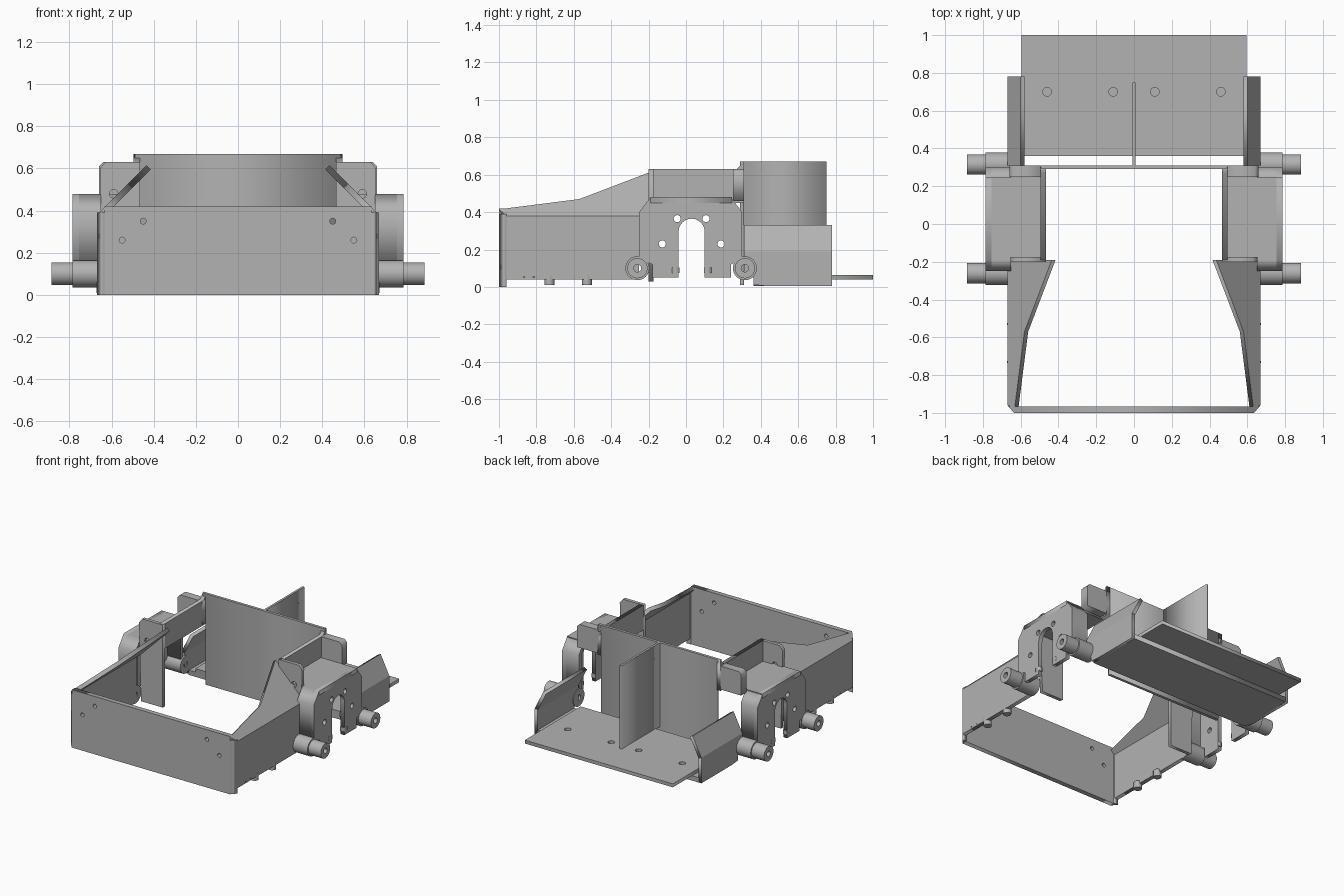
import bpy, math
from mathutils import Matrix, Vector

cube = bpy.data.objects.get("Cube")
if cube:
    bpy.data.objects.remove(cube, do_unlink=True)

grey = bpy.data.materials.new("plain_grey")
grey.use_nodes = True
GREY = (0.45, 0.45, 0.45, 1)
grey.diffuse_color = GREY
grey.node_tree.nodes["Principled BSDF"].inputs["Base Color"].default_value = GREY

X, Y, Z = Vector((1, 0, 0)), Vector((0, 1, 0)), Vector((0, 0, 1))


def finish(name, mesh, mirror):
    mesh.name = name
    mesh.materials.clear()
    mesh.materials.append(grey)
    ob = bpy.data.objects.new(name, mesh)
    bpy.context.collection.objects.link(ob)
    if mirror:
        ob.modifiers.new("mirror", "MIRROR").use_mirror_merge = False
    return ob


def circle(u, v, r, n=16):
    return [(u + r * math.cos(math.tau * i / n), v + r * math.sin(math.tau * i / n))
            for i in range(n)]


def plate(name, loops, u, v, n, lo, hi, mirror=False, origin=(0, 0, 0)):
    """Flat outline with holes, in axes u and v, thick from lo to hi along n."""
    cu = bpy.data.curves.new(name, "CURVE")
    cu.dimensions = "2D"
    cu.fill_mode = "BOTH"
    cu.extrude = (hi - lo) / 2
    for loop in loops:
        sp = cu.splines.new("POLY")
        sp.points.add(len(loop) - 1)
        for p, q in zip(sp.points, loop):
            p.co = (q[0], q[1], 0, 1)
        sp.use_cyclic_u = True
    tmp = bpy.data.objects.new(name + "_outline", cu)
    bpy.context.collection.objects.link(tmp)
    deps = bpy.context.evaluated_depsgraph_get()
    mesh = bpy.data.meshes.new_from_object(tmp.evaluated_get(deps))
    bpy.data.objects.remove(tmp, do_unlink=True)
    bpy.data.curves.remove(cu)
    m = Matrix((u, v, n)).transposed().to_4x4()
    m.translation = Vector(origin) + n * (lo + hi) / 2
    mesh.transform(m)
    if m.determinant() < 0:
        mesh.flip_normals()
    return finish(name, mesh, mirror)


def rect(a, b, c, d):
    return [(a, c), (b, c), (b, d), (a, d)]


def box(name, x, y, z, mirror=False):
    return plate(name, [rect(*x, *y)], X, Y, Z, *z, mirror)


# Front wall with screw holes and bevelled corners
holes = [circle(s * x, z, 0.014) for s in (1, -1) for x, z in ((0.45, 0.35), (0.55, 0.26))]
plate("front_wall", [rect(-0.635, 0.635, 0, 0.42)] + holes, X, Z, Y, -1, -0.965)
plate("front_corner", [[(0.635, -1), (0.67, -0.96), (0.635, -0.96)]], X, Y, Z, 0, 0.39, True)

# Front side walls, their feet, and the panels leaning inward above them
plate("front_side_wall", [[(-0.96, 0.04), (-0.25, 0.04), (-0.25, 0.38), (-0.96, 0.38)]],
      Y, Z, X, 0.64, 0.67, True)
for i, y in enumerate((-0.73, -0.53)):
    plate(f"side_foot_{i}", [circle(0.645, y, 0.027)], X, Y, Z, 0.01, 0.06, True)
box("side_rib", (0.64, 0.67), (-0.87, -0.81), (0.05, 0.056), True)
slope = Vector((1, 0, 1)).normalized()
plate("leaning_panel", [[(-1, 0.035), (-0.96, 0), (-0.19, 0), (-0.19, 0.235), (-0.57, 0.09)]],
      Y, Vector((-1, 0, 1)), slope, -0.028, 0, True, (0.67, 0, 0.38))

# Wheel housing: outer plate with an arch slot and screw holes
arch = [(0.03 + 0.07 * math.cos(a), 0.295 + 0.07 * math.sin(a))
        for a in [math.pi * i / 12 for i in range(13)]]
outline = [(0.10, 0.05), *arch, (-0.04, 0.05), (-0.18, 0.05), (-0.18, 0.12), (-0.25, 0.15),
           (-0.25, 0.40), (-0.19, 0.48), (0.24, 0.48), (0.30, 0.40), (0.30, 0.15),
           (0.24, 0.12), (0.24, 0.05)]
holes = [circle(0.03 + s * d, z, 0.019) for s in (1, -1) for d, z in ((0.077, 0.365), (0.157, 0.23))]
plate("housing_plate", [outline] + holes, Y, Z, X, 0.755, 0.785, True)
for s, w in (("left", -0.055), ("right", 0.115)):
    box("slot_tab_" + s, (0.755, 0.785), (w - 0.02, w + 0.02), (0.075, 0.105), True)
box("housing_roof", (0.47, 0.785), (-0.19, 0.245), (0.45, 0.48), True)

# Bent end walls of the housing
ends = {"front": [(-0.25, 0.15), (-0.25, 0.40), (-0.19, 0.48), (-0.17, 0.455),
                  (-0.22, 0.39), (-0.22, 0.15)],
        "rear": [(0.30, 0.15), (0.30, 0.40), (0.24, 0.48), (0.22, 0.455),
                 (0.27, 0.39), (0.27, 0.15)]}
for end, profile in ends.items():
    plate(f"housing_{end}_end", [profile], Y, Z, X, 0.65, 0.785, True)

# Inner walls and cross plates
plate("inner_wall", [[(-0.19, 0.45), (0.31, 0.45), (0.31, 0.67), (0.27, 0.63), (-0.19, 0.63)]],
      Y, Z, X, 0.465, 0.495, True)
plate("front_cross_plate", [[(0.465, 0.03), (0.64, 0.03), (0.655, 0.6), (0.63, 0.63), (0.465, 0.63)],
                            circle(0.59, 0.48, 0.02)], X, Z, Y, -0.2, -0.175, True)
plate("rear_cross_plate", [[(0.465, 0.46), (0.66, 0.46), (0.66, 0.61), (0.64, 0.63), (0.465, 0.63)]],
      X, Z, Y, 0.25, 0.31, True)

# Axle stubs: wide collar and a narrower bored end
for name, y in (("front", -0.26), ("rear", 0.315)):
    for part, r, lo, hi in (("collar", 0.064, 0.64, 0.785), ("stub", 0.054, 0.785, 0.885)):
        ob = plate(f"{name}_axle_{part}", [circle(y, 0.1, r, 32), circle(y, 0.1, 0.02)],
                   Y, Z, X, lo, hi, True)
        bpy.ops.object.select_all(action="DESELECT")
        ob.select_set(True)
        bpy.context.view_layer.objects.active = ob
        bpy.ops.object.shade_smooth_by_angle(angle=math.radians(35))

# Back wall, its top lip and the centre fin
box("back_wall", (-0.465, 0.465), (0.29, 0.31), (0.01, 0.67))
box("back_wall_lip", (-0.49, 0.49), (0.29, 0.31), (0.62, 0.67))
box("centre_fin", (-0.008, 0.008), (0.31, 0.75), (0.06, 0.67))

# Rear deck with screw holes, and the base under it
plate("rear_deck", [rect(-0.595, 0.595, 0.36, 1)] +
      [circle(x, 0.7, 0.023) for x in (-0.46, -0.11, 0.11, 0.46)], X, Y, Z, 0.04, 0.065)
box("rear_base", (-0.65, 0.65), (0.36, 0.78), (0.005, 0.04))

# Rear side walls with leaning upper strips
plate("rear_side_wall", [[(0.31, 0.05), (0.36, 0.05), (0.36, 0.012), (0.43, 0.005), (0.78, 0.005),
                          (0.78, 0.19), (0.31, 0.19)]], Y, Z, X, 0.645, 0.67, True)
plate("rear_leaning_strip", [rect(0.31, 0.78, 0, 0.14)], Y, Vector((-0.5, 0, 1)),
      Vector((1, 0, 0.5)).normalized(), -0.024, 0, True, (0.67, 0, 0.19))
